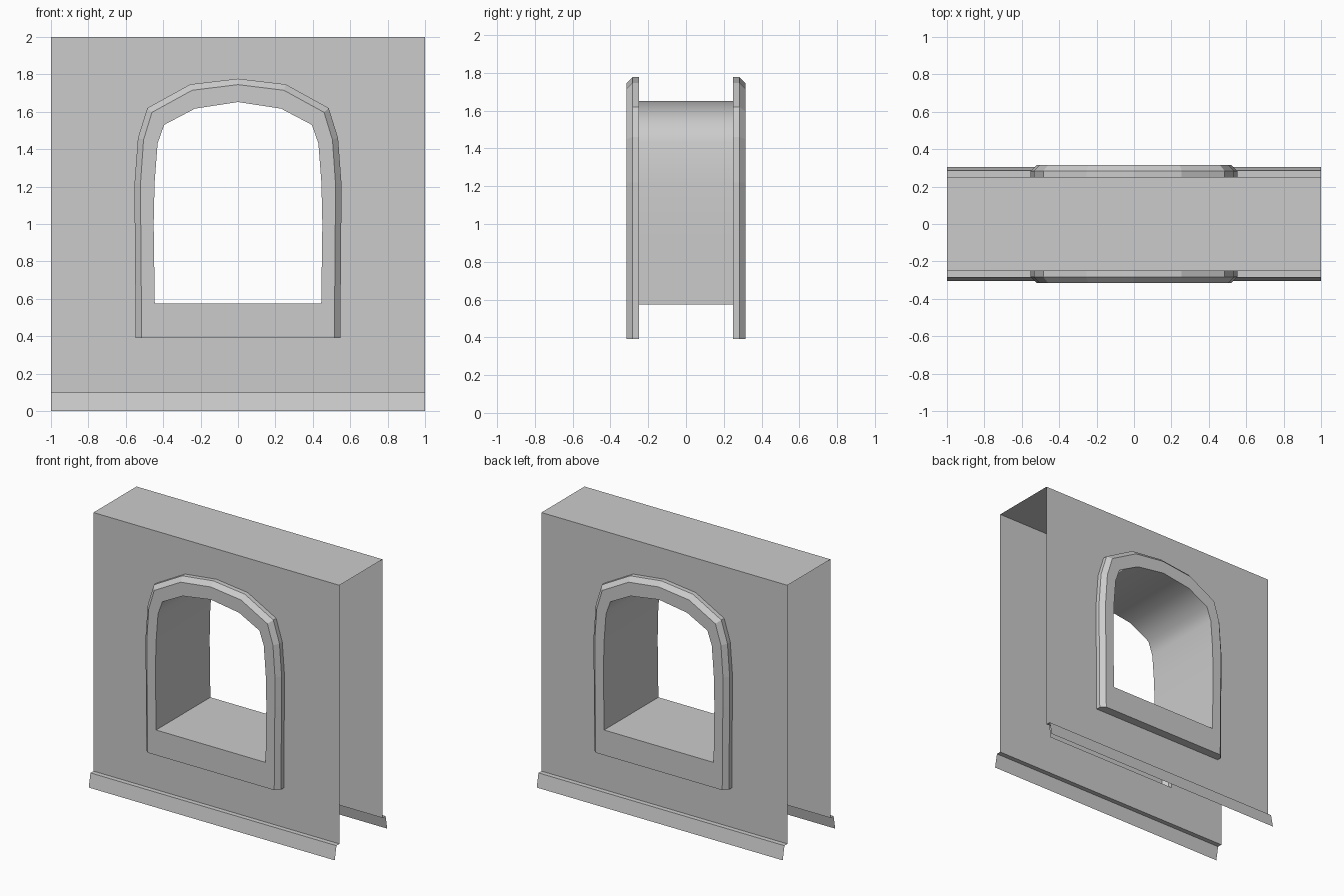
import bpy, math

if "Cube" in bpy.data.objects:
    bpy.data.objects.remove(bpy.data.objects["Cube"])

# Half outlines of the arched window, from the crown down the +x side to the sill
OUTER = [(0, 1.777), (0.255, 1.747), (0.485, 1.62), (0.535, 1.46),
         (0.553, 1.22), (0.552, 1.0), (0.547, 0.39), (0, 0.39)]
BEVEL = [(0, 1.745), (0.245, 1.715), (0.46, 1.597), (0.505, 1.45),
         (0.521, 1.22), (0.52, 1.0), (0.515, 0.39), (0, 0.39)]
OPENING = [(0, 1.652), (0.23, 1.617), (0.395, 1.53), (0.43, 1.43),
           (0.446, 1.22), (0.451, 1.0), (0.445, 0.575), (0, 0.575)]
WALL_Y, FRAME_Y = -0.25, -0.315


def ring(outline, y):
    return [(x, y, z) for x, z in outline]


def build(name, verts, faces):
    """Make one quarter of a part and mirror it across x and y."""
    mesh = bpy.data.meshes.new(name)
    mesh.from_pydata(verts, [], faces)
    ob = bpy.data.objects.new(name, mesh)
    bpy.context.collection.objects.link(ob)
    mod = ob.modifiers.new("mirror", 'MIRROR')
    mod.use_axis = (True, True, False)
    mod.merge_threshold = 0.0005
    return ob


def loft(name, rings):
    n = len(rings[0])
    verts = [p for r in rings for p in r]
    faces = [(k * n + i, (k + 1) * n + i, (k + 1) * n + i + 1, k * n + i + 1)
             for k in range(len(rings) - 1) for i in range(n - 1)]
    return build(name, verts, faces)


# Wall sheet with the arched hole, plus the top cap; ends and underside stay open
sheet = ring([(0, 0.1), (1, 0.1), (1, 2), (0, 2)] + OUTER, WALL_Y)
cap = [(1, 0, 2), (0, 0, 2)]
n = len(sheet)
build("wall", sheet + cap, [tuple(range(n)), (3, 2, n, n + 1)])

# Skirting along the wall foot: narrow ledge and sloped face
loft("skirting", [[(0, WALL_Y, 0.1), (1, WALL_Y, 0.1)],
                  [(0, -0.285, 0.1), (1, -0.285, 0.1)],
                  [(0, -0.305, 0), (1, -0.305, 0)]])

# Raised window surround with bevelled outer edge
loft("window_surround", [ring(OUTER, WALL_Y), ring(OUTER, -0.283),
                         ring(BEVEL, FRAME_Y), ring(OPENING, FRAME_Y)])

# Smooth lining of the opening through the wall
lining = loft("window_lining", [ring(OPENING, FRAME_Y), ring(OPENING, 0)])
bpy.ops.object.select_all(action='DESELECT')
lining.select_set(True)
bpy.context.view_layer.objects.active = lining
bpy.ops.object.shade_smooth_by_angle(angle=math.radians(50))
